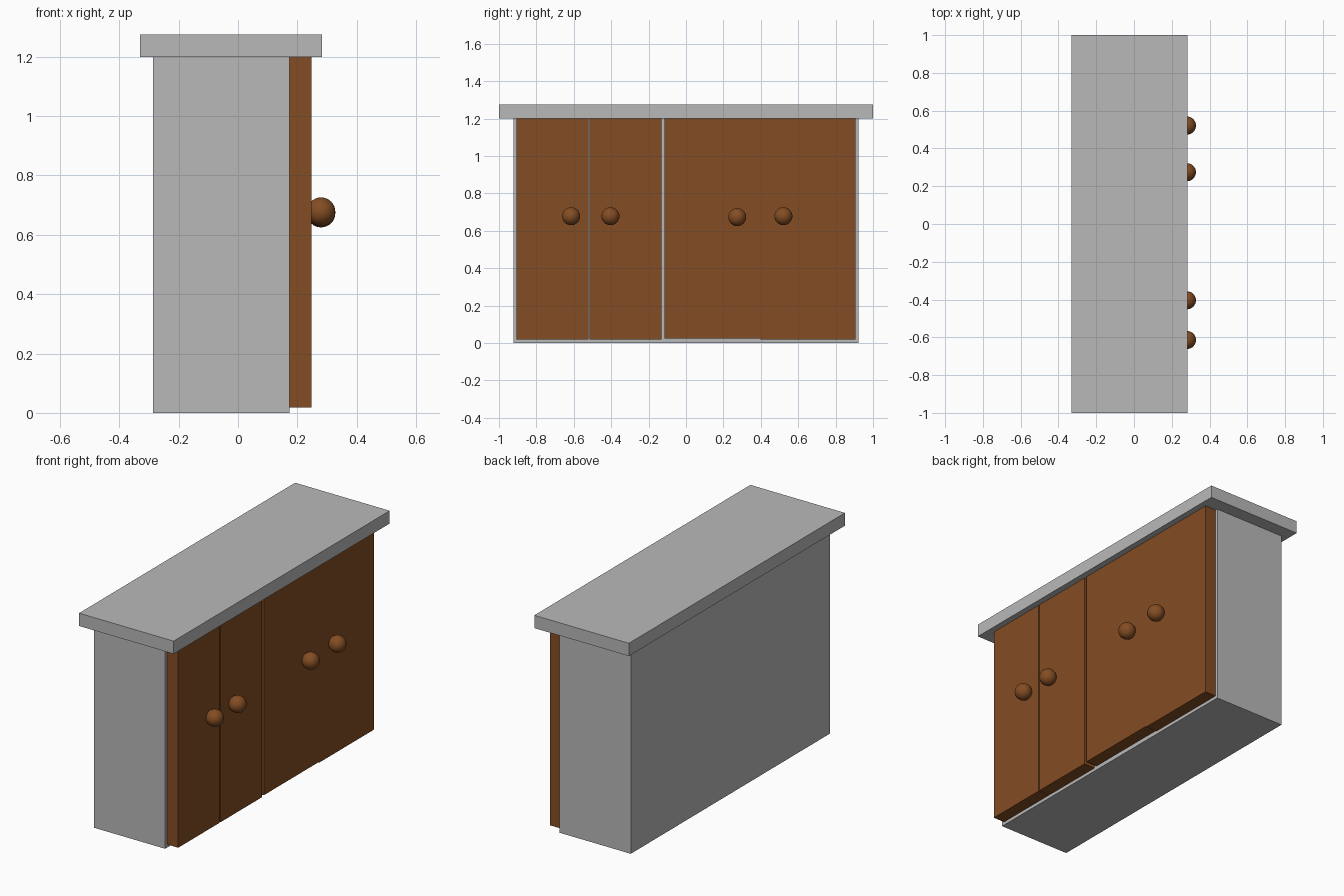
import bpy

if "Cube" in bpy.data.objects:
    bpy.data.objects.remove(bpy.data.objects["Cube"])


def material(name, rgb):
    mat = bpy.data.materials.new(name)
    mat.diffuse_color = (*rgb, 1.0)
    mat.use_nodes = True
    mat.node_tree.nodes["Principled BSDF"].inputs["Base Color"].default_value = mat.diffuse_color
    return mat


stone = material("grey_paint", (0.49, 0.485, 0.487))
wood = material("brown_wood", (0.23, 0.074, 0.017))


def box(name, x, y, z, mat):
    """Box from (min, max) ranges on each axis."""
    ranges = (x, y, z)
    bpy.ops.mesh.primitive_cube_add(size=1, location=[(a + b) / 2 for a, b in ranges])
    obj = bpy.context.object
    obj.name = name
    obj.scale = [b - a for a, b in ranges]
    bpy.ops.object.transform_apply(location=False, rotation=False, scale=True)
    obj.data.materials.append(mat)


def knob(name, y, z):
    bpy.ops.mesh.primitive_uv_sphere_add(segments=32, ring_count=16, radius=0.048,
                                         location=(0.28, y, z))
    obj = bpy.context.object
    obj.name = name
    obj.data.materials.append(wood)
    bpy.ops.object.shade_smooth()


# Carcass and overhanging countertop
box("cabinet_body", (-0.287, 0.174), (-0.923, 0.921), (0, 1.2), stone)
box("countertop", (-0.33, 0.283), (-1, 1), (1.2, 1.275), stone)

# Doors (y range, bottom height) with their knob position
doors = [
    (-0.906, -0.522, 0.019, -0.614),
    (-0.515, -0.131, 0.019, -0.404),
    (-0.114, 0.398, 0.024, 0.274),
    (0.399, 0.907, 0.019, 0.521),
]
for i, (y0, y1, bottom, knob_y) in enumerate(doors, 1):
    box(f"door_{i}", (0.174, 0.247), (y0, y1), (bottom, 1.2), wood)
    knob(f"door_knob_{i}", knob_y, bottom * -1 + 0.697)
